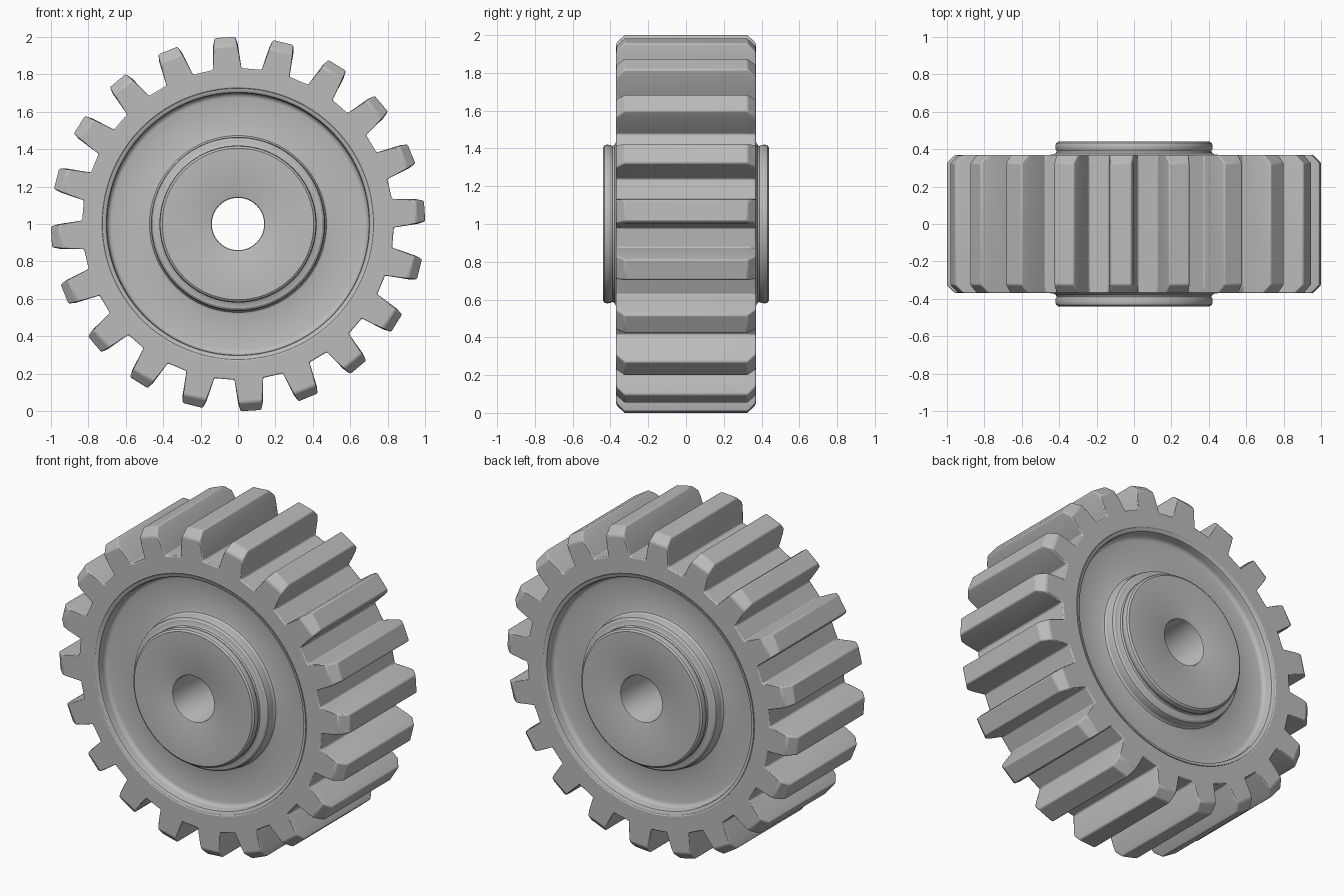
import bpy
import bmesh
import math

cube = bpy.data.objects.get("Cube")
if cube:
    bpy.data.objects.remove(cube, do_unlink=True)

TEETH = 20
SEGMENTS = TEETH * 6
PHASE = math.radians(4)
HALF = 0.37      # half width of the toothed rim
RIM = 0.725      # where the toothed rim meets the turned body

steel = bpy.data.materials.new("grey steel")
steel.use_nodes = True
steel.diffuse_color = (0.5, 0.5, 0.5, 1)
steel.node_tree.nodes["Principled BSDF"].inputs["Base Color"].default_value = (0.5, 0.5, 0.5, 1)


def polar(r, angle, y):
    return (r * math.cos(angle), y, 1 + r * math.sin(angle))


def circle(r, y):
    """Points on a circle, stepped to line up with the teeth."""
    step = math.tau / SEGMENTS
    return [polar(r, PHASE + (i - 2.5) * step, y) for i in range(SEGMENTS)]


def toothed(flank, y):
    """Gear outline; flank lists (half width, radius) from root to tip."""
    side = [(math.atan2(w, r), math.hypot(w, r)) for w, r in flank]
    tooth = [(-a, r) for a, r in side] + [(a, r) for a, r in reversed(side)]
    return [polar(r, PHASE + k * math.tau / TEETH + a, y)
            for k in range(TEETH) for a, r in tooth]


def skin(name, loops, closed=False):
    """Join a series of equal loops with quads."""
    bm = bmesh.new()
    rings = [[bm.verts.new(p) for p in loop] for loop in loops]
    pairs = list(zip(rings, rings[1:]))
    if closed:
        pairs.append((rings[-1], rings[0]))
    for a, b in pairs:
        for i in range(SEGMENTS):
            j = (i + 1) % SEGMENTS
            bm.faces.new((a[i], a[j], b[j], b[i]))
    bmesh.ops.recalc_face_normals(bm, faces=bm.faces)
    mesh = bpy.data.meshes.new(name)
    bm.to_mesh(mesh)
    bm.free()
    mesh.materials.append(steel)
    obj = bpy.data.objects.new(name, mesh)
    bpy.context.collection.objects.link(obj)
    return obj


# Toothed rim: straight teeth with tips chamfered at both ends
full = [(0.077, 0.83), (0.066, 0.96), (0.055, 1.0)]
end = [(0.077, 0.83), (0.068, 0.925), (0.062, 0.955)]
inner = HALF - 0.045
teeth = skin("toothed_rim", [
    circle(RIM, -HALF), toothed(end, -HALF), toothed(full, -inner),
    toothed(full, inner), toothed(end, HALF), circle(RIM, HALF),
    circle(RIM, 0)], closed=True)
bevel = teeth.modifiers.new("soft_edges", 'BEVEL')
bevel.width = 0.011
bevel.segments = 2
bevel.limit_method = 'ANGLE'
bevel.angle_limit = math.radians(30)

# Turned body: recessed web, stepped hub and bore as (radius, y)
profile = [
    (RIM, HALF), (0.712, 0.368), (0.704, 0.362), (0.7, 0.35),
    (0.7, 0.325), (0.696, 0.312), (0.688, 0.304), (0.675, 0.3),
    (0.485, 0.3), (0.473, 0.304), (0.466, 0.315),
    (0.465, 0.35), (0.461, 0.362), (0.45, 0.37),
    (0.43, 0.372), (0.418, 0.379), (0.413, 0.39), (0.419, 0.4),
    (0.42, 0.42), (0.416, 0.432), (0.405, 0.44),
    (0.15, 0.44), (0.143, 0.437), (0.14, 0.43)]
section = profile + [(r, -y) for r, y in reversed(profile)]
body = skin("web_and_hub", [circle(r, y) for r, y in section], closed=True)

for obj in (teeth, body):
    bpy.ops.object.select_all(action='DESELECT')
    obj.select_set(True)
    bpy.context.view_layer.objects.active = obj
    bpy.ops.object.shade_smooth_by_angle(angle=math.radians(30))
